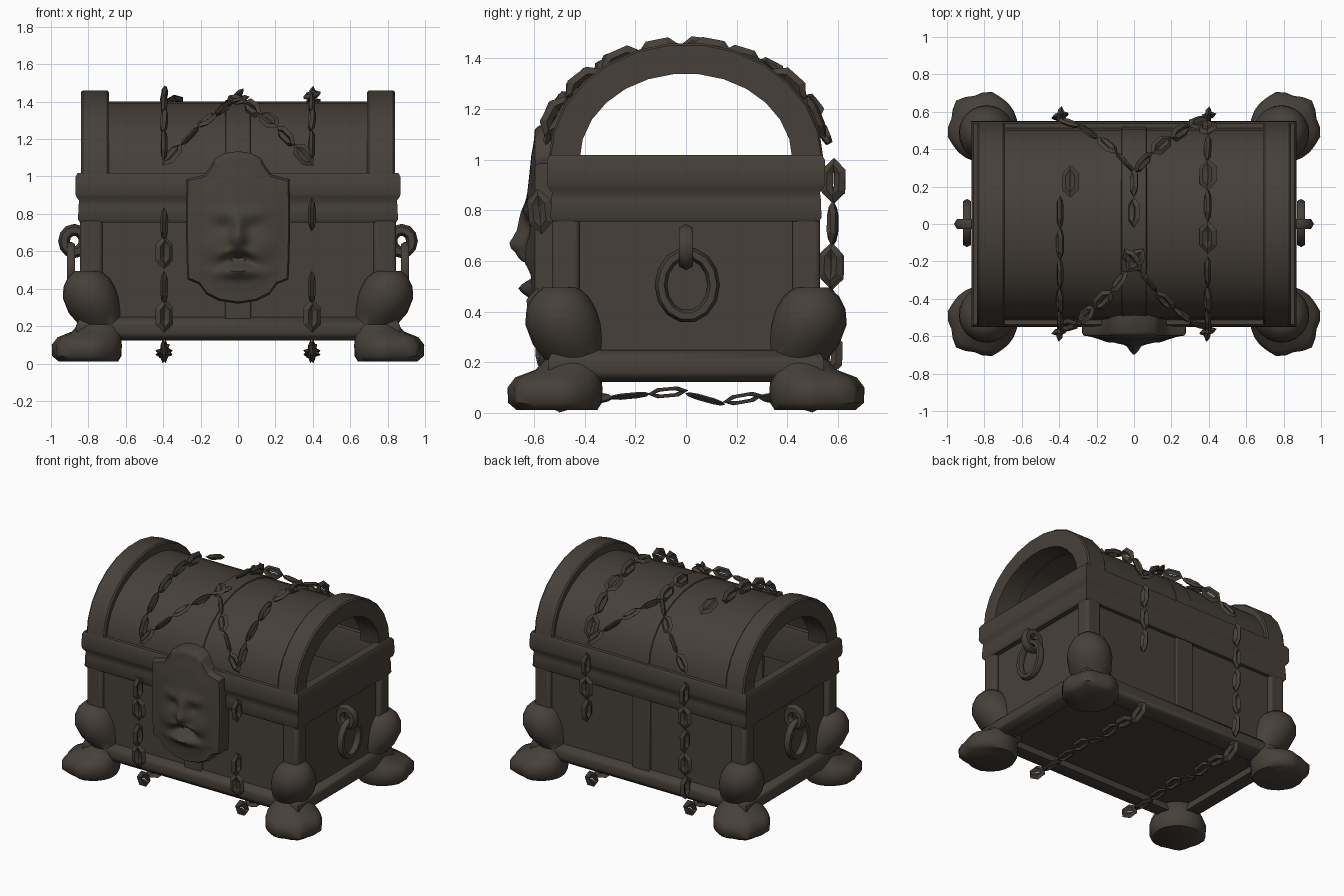
import bpy
from math import sin, cos, pi, exp, radians
from mathutils import Vector

cube = bpy.data.objects.get("Cube")
if cube:
    bpy.data.objects.remove(cube)

COLOUR = (0.062, 0.051, 0.041, 1)
mat = bpy.data.materials.new("dark_weathered_brown")
mat.use_nodes = True
mat.diffuse_color = COLOUR
bsdf = mat.node_tree.nodes["Principled BSDF"]
bsdf.inputs["Base Color"].default_value = COLOUR
bsdf.inputs["Roughness"].default_value = 0.9


def make(name, verts, faces, angle=40, bevel=0):
    me = bpy.data.meshes.new(name)
    me.from_pydata([tuple(v) for v in verts], [], faces)
    me.materials.append(mat)
    ob = bpy.data.objects.new(name, me)
    bpy.context.collection.objects.link(ob)
    bpy.ops.object.select_all(action="DESELECT")
    bpy.context.view_layer.objects.active = ob
    ob.select_set(True)
    bpy.ops.object.mode_set(mode="EDIT")
    bpy.ops.mesh.select_all(action="SELECT")
    bpy.ops.mesh.normals_make_consistent(inside=False)
    bpy.ops.object.mode_set(mode="OBJECT")
    if angle:
        bpy.ops.object.shade_smooth_by_angle(angle=radians(angle))
    if bevel:
        mod = ob.modifiers.new("soft_edges", "BEVEL")
        mod.width, mod.segments = bevel, 2
    return ob


def grid_faces(rows, cols, wrap_r, wrap_c, start=0):
    out = []
    for i in range(rows if wrap_r else rows - 1):
        for j in range(cols if wrap_c else cols - 1):
            a, b = i * cols, (i + 1) % rows * cols
            k = (j + 1) % cols
            out.append([start + n for n in (a + j, a + k, b + k, b + j)])
    return out


def surface(name, rows, wrap_r=False, wrap_c=True, caps=False, **kw):
    n = len(rows[0])
    faces = grid_faces(len(rows), n, wrap_r, wrap_c)
    if caps:
        faces += [list(range(n)), [(len(rows) - 1) * n + j for j in range(n)]]
    return make(name, [p for r in rows for p in r], faces, **kw)


def rect(hx, hy, z, x=0, y=0):
    return [(x + hx * a, y + hy * b, z) for a, b in ((-1, -1), (1, -1), (1, 1), (-1, 1))]


def box(name, x, y, hx, hy, z0, z1, bevel=0.0):
    return surface(name, [rect(hx, hy, z, x, y) for z in (z0, z1)], caps=True, bevel=bevel)


def torus(center, u, v, minor, nu, nv, thick=1.0):
    c, u, v = Vector(center), Vector(u), Vector(v)
    w = u.cross(v).normalized() * thick
    pts = []
    for i in range(nu):
        a = 2 * pi * i / nu
        d = u * cos(a) + v * sin(a)
        r = (u.normalized() * cos(a) + v.normalized() * sin(a))
        pts += [c + d + minor * (r * cos(2 * pi * j / nv) + w * sin(2 * pi * j / nv)) for j in range(nv)]
    return pts


def arch(x, a, b, n=14, z=1.0):
    return [(x, -a * cos(pi * i / n), z + b * sin(pi * i / n)) for i in range(n + 1)]


# Box: walls, floor, posts, straps, rail and the stepped band
surface("box_walls", [rect(0.81, 0.5, z) for z in (0.2, 0.95)])
surface("box_floor", [rect(0.81, 0.5, z) for z in (0.17, 0.2)], caps=True)
for sx in (-1, 1):
    for sy in (-1, 1):
        box("corner_post", sx * 0.785, sy * 0.475, 0.06, 0.055, 0.13, 0.78, 0.02)
for sy in (-1, 1):
    box("middle_strap", 0, sy * 0.5, 0.07, 0.02, 0.2, 0.78, 0.008)


def frame(name, profile):
    surface(name, [rect(0.87 - d, 0.55 - d, z) for d, z in profile], wrap_r=True, angle=50)


frame("base_rail", [(0.13, 0.125), (0.04, 0.122), (0.015, 0.14), (0.005, 0.165),
                    (0.005, 0.205), (0.015, 0.23), (0.04, 0.248), (0.13, 0.248)])
frame("rim_band", [(0.07, 0.755), (0.025, 0.755), (0.015, 0.77), (0.017, 0.84), (0.021, 0.87),
                   (0.006, 0.89), (0, 0.91), (0.002, 1.0), (0.012, 1.018), (0.07, 1.018), (0.08, 0.99)])

# Lid: open-ended barrel, end arches and centre strap
surface("lid_barrel", [arch(x, 0.515, 0.402) for x in (-0.72, 0.72)], wrap_c=False)
surface("lid_strap", [arch(x, a, b) for x, a, b in
        ((-0.07, 0.51, 0.398), (-0.065, 0.52, 0.41), (0.065, 0.52, 0.41), (0.07, 0.51, 0.398))],
        wrap_c=False)
for s in (-1, 1):
    surface("lid_end_arch", [arch(s * x, a, b, 13) for x, a, b in
            ((0.69, 0.42, 0.34), (0.69, 0.535, 0.455), (0.70, 0.543, 0.463),
             (0.83, 0.543, 0.463), (0.84, 0.535, 0.455), (0.84, 0.42, 0.34))],
            wrap_r=True, wrap_c=False, angle=35)

# Clawed feet: rings as height, centre x, centre y, radius, toe depth
FOOT = [(0.012, 0.80, 0.51, 0.16, 0.02), (0.04, 0.808, 0.517, 0.185, 0.03),
        (0.10, 0.808, 0.517, 0.187, 0.03), (0.14, 0.795, 0.505, 0.17, 0.02),
        (0.17, 0.755, 0.46, 0.135, 0), (0.21, 0.735, 0.44, 0.118, 0),
        (0.27, 0.765, 0.465, 0.14, 0), (0.35, 0.787, 0.485, 0.15, 0),
        (0.41, 0.795, 0.492, 0.138, 0), (0.46, 0.80, 0.495, 0.11, 0), (0.495, 0.805, 0.495, 0.07, 0)]
for sx in (-1, 1):
    for sy in (-1, 1):
        rows = []
        for z, cx, cy, r, toe in FOOT:
            ring = []
            for i in range(24):
                t = 2 * pi * i / 24
                k = r + toe * (cos(6 * (t - pi / 4)) * 0.5) * max(0, cos(t - pi / 4))
                ring.append((sx * (cx + k * cos(t)), sy * (cy + k * sin(t)), z))
            rows.append(ring)
        surface("clawed_foot", rows, caps=True, angle=50)

# Side handles
for s in (-1, 1):
    make("handle_mount", torus((s * 0.875, 0, 0.655), (0.055, 0, 0), (0, 0, 0.06), 0.032, 12, 6),
         grid_faces(12, 6, True, True), angle=60)
    make("handle_ring", torus((s * 0.893, 0.005, 0.505), (0, 0.104, 0), (0, 0, 0.125), 0.025, 14, 6),
         grid_faces(14, 6, True, True), angle=60)


# Face-shaped lock plate with sculpted relief
def bump(x, z, cx, cz, wx, wz):
    return exp(-((x - cx) / wx) ** 2 - ((z - cz) / wz) ** 2)


def relief(x, z):
    x = abs(x)
    h = 0.035 * bump(x, z, 0, 0.75, 0.2, 0.28)
    h += 0.06 * bump(x, z, 0, 0.66, 0.04, 0.045) + 0.03 * bump(x, z, 0, 0.74, 0.035, 0.07)
    h += 0.015 * bump(x, z, 0.08, 0.8, 0.07, 0.03) - 0.015 * bump(x, z, 0.08, 0.73, 0.05, 0.03)
    h += 0.018 * bump(x, z, 0.13, 0.62, 0.06, 0.06) + 0.05 * bump(x, z, 0, 0.49, 0.11, 0.03)
    h += 0.02 * bump(x, z, 0, 0.605 - 1.5 * x * x, 0.1, 0.02)
    return h - 0.05 * bump(x, z, 0, 0.56 - 3 * x * x, 0.085, 0.025)


half = [(0, 1.135), (0.07, 1.125), (0.12, 1.1), (0.15, 1.05), (0.18, 1.01), (0.275, 0.985),
        (0.278, 0.85), (0.278, 0.7), (0.275, 0.55), (0.27, 0.45), (0.21, 0.425), (0.17, 0.37),
        (0.1, 0.335), (0, 0.32)]
outline = half + [(-x, z) for x, z in half[-2:0:-1]]
fine = []
for (x0, z0), (x1, z1) in zip(outline, outline[1:] + outline[:1]):
    fine += [(x0 + (x1 - x0) * t, z0 + (z1 - z0) * t) for t in (0, 1 / 3, 2 / 3)]
MID = 0.66
rows = [[(x, y, z) for x, z in fine] for y in (-0.48, -0.58)]
for i in range(19):
    k = 0.97 * (1 - i / 18.5)
    pts = [(x * k, MID + (z - MID) * k) for x, z in fine]
    rows.append([(x, -0.597 - relief(x, z) * min(1, i / 4), z) for x, z in pts])
surface("face_lock_plate", rows, caps=True, angle=50)


# Chains: faceted links spread along a path, cycling through the given rolls
def chain(name, path, length, width, minor, rolls):
    pts = [Vector(p) for p in path]
    total = sum((b - a).length for a, b in zip(pts, pts[1:]))
    count = max(1, round(total / length))
    verts, faces = [], []
    for i in range(count):
        d = total * (i + 0.5) / count
        for a, b in zip(pts, pts[1:]):
            seg = (b - a).length
            if d <= seg:
                break
            d -= seg
        along = (b - a).normalized()
        c = a + along * min(d, seg)
        out = c - Vector((c.x, 0, 0.75))
        out = (out - along * out.dot(along)).normalized()
        roll = radians(rolls[i % len(rolls)])
        across = along.cross(out) * cos(roll) + out * sin(roll)
        faces += grid_faces(6, 4, True, True, len(verts))
        verts += torus(c, along * (length * 0.5 - minor * 0.5), across * width, minor, 6, 4, 0.6)
    make(name, verts, faces, angle=0)


def over_lid(x, degrees):
    t = radians(degrees)
    return (x, -0.56 * cos(t), 1.0 + 0.44 * sin(t))


def lid_run(x, start, end):
    return [over_lid(x, start + (end - start) * i / 8) for i in range(9)]


BIG = (0.155, 0.028, 0.026)
TURN = (15, 80)
EDGE_ON = (85, 75)
LEFT, RIGHT = 0.395, -0.395
# x, top and bottom of each stretch hanging on the front (-1) or rear (1)
for x, side, top, bottom in ((RIGHT, -1, 0.82, 0.52), (RIGHT, -1, 0.48, 0.18),
                             (LEFT, -1, 0.88, 0.71), (LEFT, -1, 0.48, 0.18),
                             (RIGHT, 1, 1.0, 0.15), (LEFT, 1, 1.0, 0.5)):
    chain("hanging_chain", [(x, side * 0.585, top), (x, side * 0.57, bottom)], *BIG, TURN[::-1])
chain("right_lid_chain", lid_run(RIGHT, 12, 105), *BIG, EDGE_ON)
chain("right_lid_link", lid_run(-0.34, 106, 122), *BIG, (10,))
chain("left_lid_front_chain", lid_run(LEFT, 12, 72), *BIG, EDGE_ON)
chain("left_lid_rear_chain", lid_run(LEFT, 74, 168), *BIG, TURN)
for s in (-1, 1):
    x = 0.395 * s
    for side in (-1, 1):
        chain("lower_chain_end", [(x, side * 0.3, 0.06), (x, side * 0.5, 0.055), (x, side * 0.58, 0.1)], *BIG, TURN)
    chain("under_chain", [(x, -0.3, 0.06), (x, -0.03, 0.085), (x, 0.13, 0.04), (x, 0.3, 0.07)],
          0.15, 0.026, 0.014, (10, 35))
    chain("front_crossing_chain", [over_lid(s * (0.4 - 0.45 * k / 8), 8 + 8.5 * k) for k in range(9)],
          0.135, 0.024, 0.022, (20, 70))
    chain("rear_crossing_chain", [over_lid(s * 0.4 * (1 - k / 8), 172 - 6.5 * k) for k in range(9)],
          0.135, 0.024, 0.022, (20, 70))
chain("ridge_chain", lid_run(0, 88, 122), 0.14, 0.026, 0.024, (45, 65))
